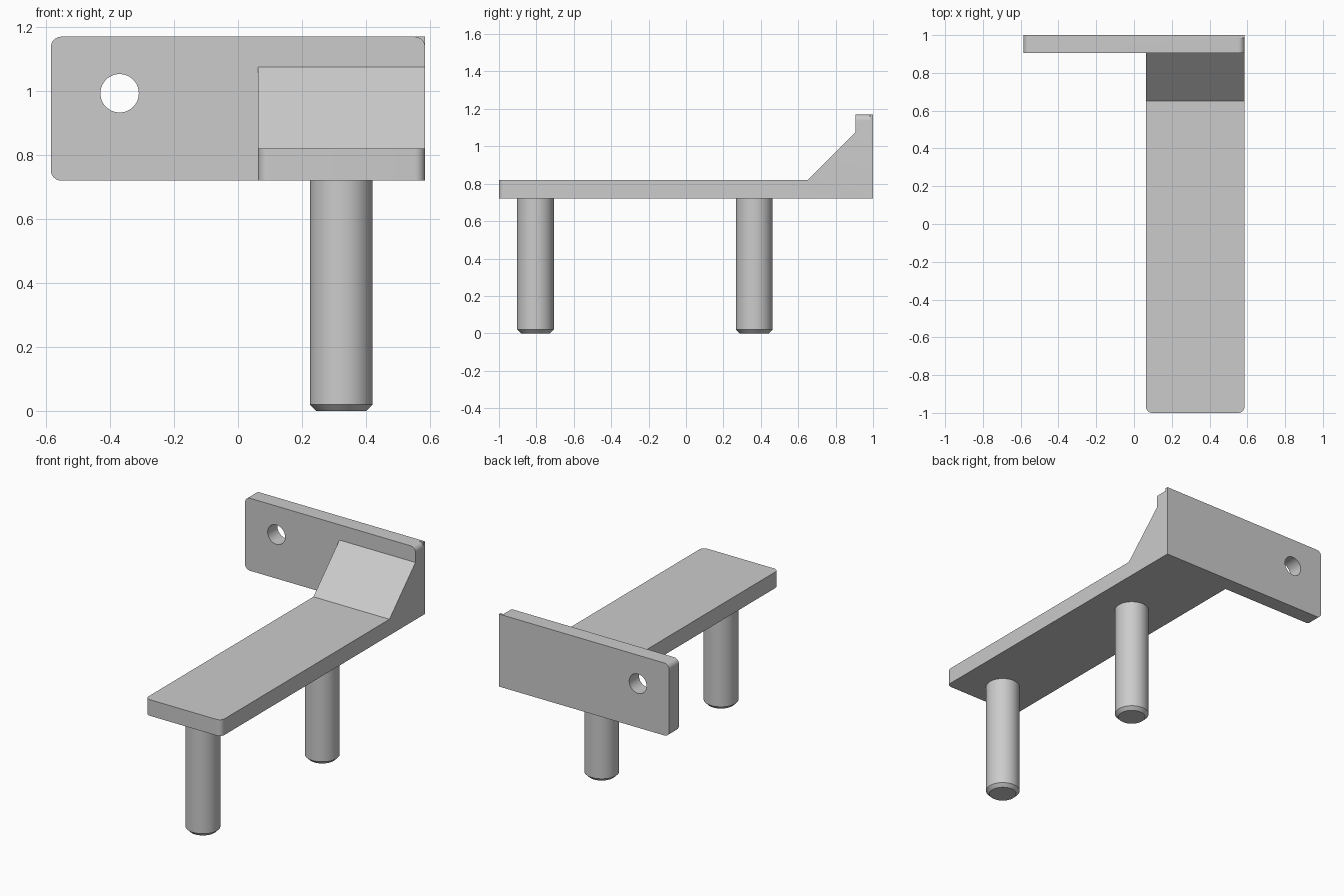
import bpy
import bmesh
from math import pi, cos, sin, radians
from mathutils import Vector

default = bpy.data.objects.get("Cube")
if default:
    bpy.data.objects.remove(default, do_unlink=True)

grey = bpy.data.materials.new("light grey")
grey.use_nodes = True
grey.diffuse_color = (0.6, 0.6, 0.6, 1)
grey.node_tree.nodes["Principled BSDF"].inputs["Base Color"].default_value = (0.6, 0.6, 0.6, 1)

WIDTH, BASE, TOP = 0.585, 0.72, 1.17
PLATE_FRONT = 0.905
ARM_RIGHT = 0.063
ROUND = 0.033


def make_object(name, bm):
    bmesh.ops.recalc_face_normals(bm, faces=bm.faces)
    mesh = bpy.data.meshes.new(name)
    bm.to_mesh(mesh)
    bm.free()
    mesh.materials.append(grey)
    obj = bpy.data.objects.new(name, mesh)
    bpy.context.collection.objects.link(obj)
    return obj


def prism(name, points, offset, round_edges=None):
    """Extrude a closed outline; round the edges the test picks by midpoint and direction."""
    bm = bmesh.new()
    face = bm.faces.new([bm.verts.new(p) for p in points])
    moved = bmesh.ops.extrude_face_region(bm, geom=[face])["geom"]
    bmesh.ops.translate(bm, vec=offset,
                        verts=[g for g in moved if isinstance(g, bmesh.types.BMVert)])
    if round_edges:
        chosen = [e for e in bm.edges
                  if round_edges((e.verts[0].co + e.verts[1].co) / 2,
                                 (e.verts[1].co - e.verts[0].co).normalized())]
        bmesh.ops.bevel(bm, geom=chosen, offset=ROUND, segments=8,
                        profile=0.5, affect='EDGES')
    return make_object(name, bm)


def activate(obj):
    bpy.ops.object.select_all(action='DESELECT')
    obj.select_set(True)
    bpy.context.view_layer.objects.active = obj


def combine(target, other, operation):
    mod = target.modifiers.new("combine", 'BOOLEAN')
    mod.operation, mod.object, mod.solver = operation, other, 'EXACT'
    activate(target)
    bpy.ops.object.modifier_apply(modifier=mod.name)
    bpy.data.objects.remove(other, do_unlink=True)


def shade(obj):
    activate(obj)
    bpy.ops.object.shade_smooth_by_angle(angle=radians(30))


# Upright plate, rounded at its free end
plate = prism("mounting_bracket",
              [(x, PLATE_FRONT, z) for x, z in
               ((-WIDTH, BASE), (WIDTH, BASE), (WIDTH, TOP), (-WIDTH, TOP))],
              Vector((0, 1 - PLATE_FRONT, 0)),
              lambda mid, d: abs(d.y) > 0.9 and mid.x < 0)

# Top corner above the arm, rounded almost through to the back
cx, cz = WIDTH - ROUND, TOP - ROUND
arc = [(cx + ROUND * cos(i * pi / 16), cz + ROUND * sin(i * pi / 16)) for i in range(9)]
outer = [(cx, TOP + 0.1), (WIDTH + 0.1, TOP + 0.1), (WIDTH + 0.1, cz)]
corner = prism("corner_cutter", [(x, 0.8, z) for x, z in arc + outer], Vector((0, 0.185, 0)))
combine(plate, corner, 'DIFFERENCE')

# Screw hole
bm = bmesh.new()
bmesh.ops.create_cone(bm, cap_ends=True, segments=48, radius1=0.06, radius2=0.06, depth=0.4)
hole = make_object("hole_cutter", bm)
hole.rotation_euler.x = pi / 2
hole.location = (-0.37, 0.95, 0.993)
bpy.context.view_layer.update()
combine(plate, hole, 'DIFFERENCE')

# Long arm with sloped brace, rounded at its front corners
side = [(-1, BASE), (0.96, BASE), (0.96, 1.075), (PLATE_FRONT, 1.075), (0.65, 0.82), (-1, 0.82)]
arm = prism("arm", [(ARM_RIGHT, y, z) for y, z in side],
            Vector((WIDTH - ARM_RIGHT, 0, 0)),
            lambda mid, d: abs(d.z) > 0.9 and mid.y < -0.9)
combine(plate, arm, 'UNION')

# Merge the flat areas left by the union
bm = bmesh.new()
bm.from_mesh(plate.data)
bmesh.ops.remove_doubles(bm, verts=bm.verts, dist=0.0001)
bmesh.ops.dissolve_limit(bm, angle_limit=radians(1), verts=bm.verts, edges=bm.edges)
bm.to_mesh(plate.data)
bm.free()
shade(plate)

# Pegs with chamfered tips
for name, y in (("front_peg", -0.805), ("back_peg", 0.365)):
    bm = bmesh.new()
    bmesh.ops.create_cone(bm, cap_ends=True, segments=48, radius1=0.098, radius2=0.098,
                          depth=BASE)
    rim = [e for e in bm.edges if all(v.co.z < 0 for v in e.verts)]
    bmesh.ops.bevel(bm, geom=rim, offset=0.02, segments=1, affect='EDGES')
    peg = make_object(name, bm)
    peg.location = (0.323, y, BASE / 2)
    shade(peg)
